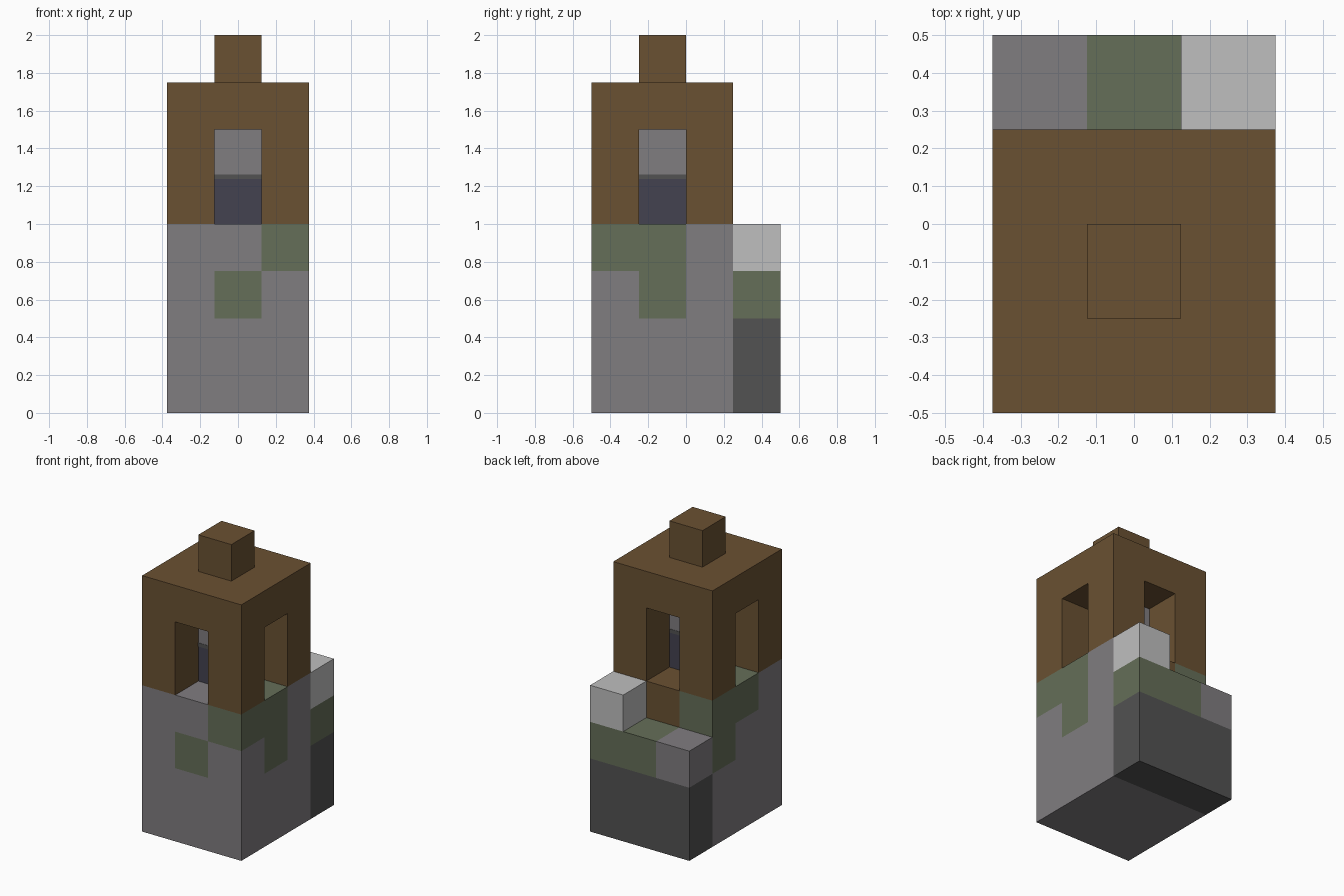
import bpy
import bmesh
from itertools import product
from mathutils import Vector

if "Cube" in bpy.data.objects:
    bpy.data.objects.remove(bpy.data.objects["Cube"], do_unlink=True)

UNIT = 0.25
ORIGIN = Vector((-0.375, -0.5, 0))


def material(name, rgb):
    """Flat material from 8-bit sRGB, stored as linear."""
    lin = [((c / 255 + 0.055) / 1.055) ** 2.4 for c in rgb]
    mat = bpy.data.materials.new(name)
    mat.use_nodes = True
    mat.diffuse_color = (*lin, 1)
    bsdf = mat.node_tree.nodes["Principled BSDF"]
    bsdf.inputs["Base Color"].default_value = (*lin, 1)
    bsdf.inputs["Roughness"].default_value = 0.9
    return mat


MATS = {
    "stone": material("grey stone", (128, 125, 128)),
    "moss": material("mossy green", (101, 110, 88)),
    "wood": material("brown wood", (106, 81, 50)),
    "pale": material("pale grey", (191, 191, 191)),
    "dark": material("dark grey", (82, 82, 82)),
    "slate": material("dark blue slate", (67, 66, 80)),
}


def cells(xs, ys, zs):
    return set(product(xs, ys, zs))


def build(name, part, colour_of, occupied):
    """One mesh from grid blocks, keeping only the exposed faces."""
    names = sorted({colour_of(c) for c in part})
    bm = bmesh.new()
    for cell in sorted(part):
        for axis, side in product(range(3), (0, 1)):
            near = list(cell)
            near[axis] += 2 * side - 1
            if tuple(near) in occupied:
                continue
            u, v = (axis + 1) % 3, (axis + 2) % 3
            verts = []
            for a, b in ((0, 0), (1, 0), (1, 1), (0, 1)):
                p = Vector(cell)
                p[axis] += side
                p[u] += a
                p[v] += b
                verts.append(bm.verts.new(ORIGIN + p * UNIT))
            face = bm.faces.new(verts if side else verts[::-1])
            face.material_index = names.index(colour_of(cell))
    bmesh.ops.remove_doubles(bm, verts=bm.verts, dist=0.001)
    mesh = bpy.data.meshes.new(name)
    bm.to_mesh(mesh)
    bm.free()
    for n in names:
        mesh.materials.append(MATS[n])
    obj = bpy.data.objects.new(name, mesh)
    bpy.context.collection.objects.link(obj)
    return obj


# Block layout: x, y, z ranges on the grid
three = range(3)
base = cells(three, three, range(4))
step = cells(three, [3], three)
step_block = {(2, 3, 3)}
posts = cells((0, 2), (0, 2), (4, 5))
roof = cells(three, three, [6])
finial = {(1, 1, 7)}
core = cells([1], [1], (4, 5))

# Moss patches on the base, front, left and right
MOSS = {(1, 0, 2), (2, 0, 3), (2, 1, 3), (2, 1, 2),
        (0, 1, 3), (0, 2, 3), (0, 2, 2)}


def base_colour(c):
    if c == (1, 2, 3):
        return "wood"          # rear door sill
    return "moss" if c in MOSS else "stone"


def step_colour(c):
    if c[2] < 2:
        return "dark"
    return "stone" if c[0] == 0 else "moss"


PARTS = [
    ("tower_base", base, base_colour),
    ("rear_step", step, step_colour),
    ("rear_step_block", step_block, lambda c: "pale"),
    ("belfry", posts | roof, lambda c: "wood"),
    ("roof_finial", finial, lambda c: "wood"),
    ("inner_column", core, lambda c: "slate" if c[2] == 4 else "stone"),
]
occupied = set().union(*(p[1] for p in PARTS))
for name, part, rule in PARTS:
    build(name, part, rule, occupied)

# Thin dark band around the inner column
bpy.ops.mesh.primitive_cube_add(size=1, location=(0, -0.125, 1.25))
band = bpy.context.object
band.name = "column_band"
band.scale = (0.254, 0.254, 0.025)
band.data.materials.append(MATS["dark"])
